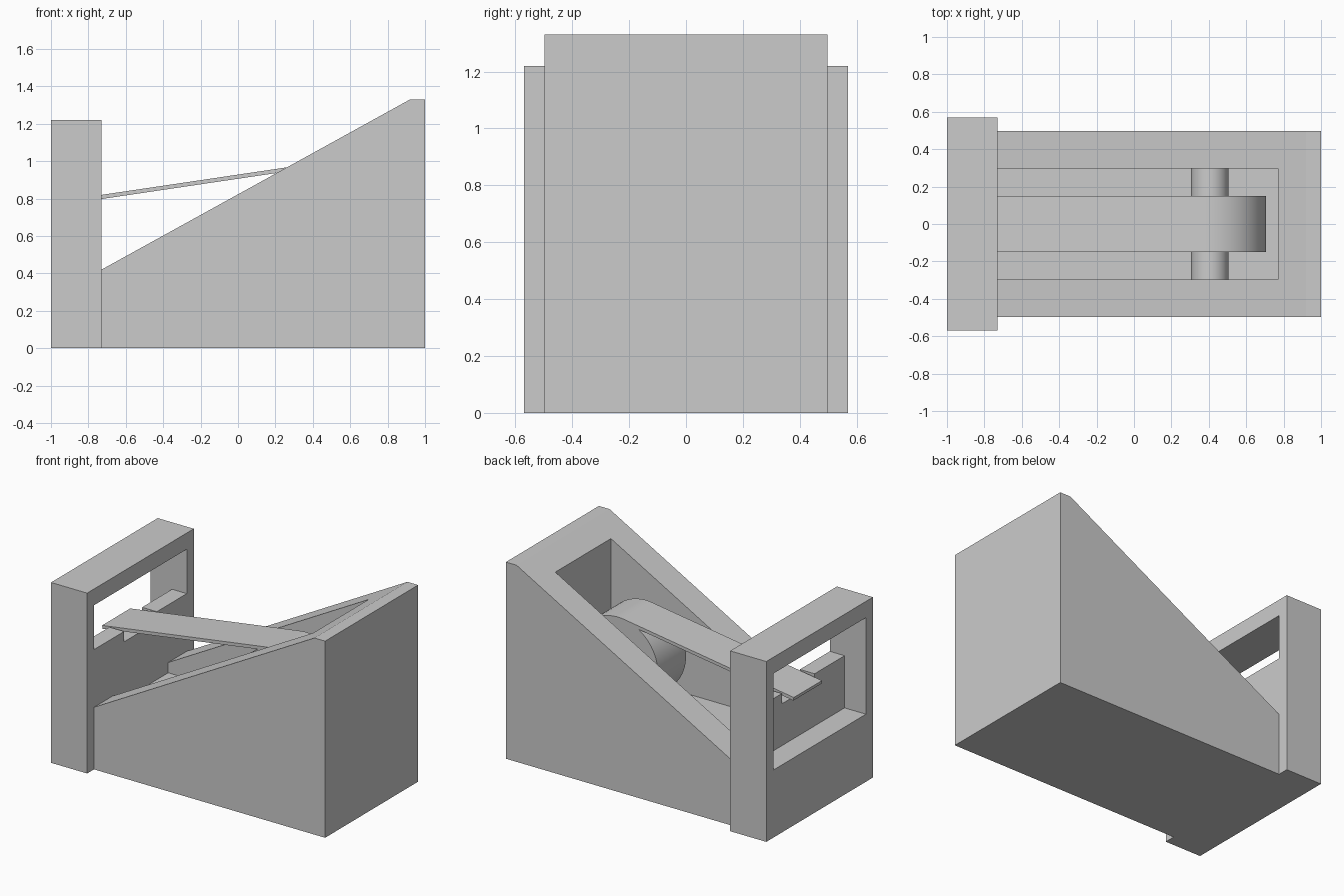
import bpy, bmesh, math

if "Cube" in bpy.data.objects:
    bpy.data.objects.remove(bpy.data.objects["Cube"])


def prism(name, pts, lo, hi, axis='y'):
    """Extrude a profile: (x, z) points along y, or (y, z) points along x."""
    bm = bmesh.new()
    to3d = (lambda p: (p[0], lo, p[1])) if axis == 'y' else (lambda p: (lo, p[0], p[1]))
    face = bm.faces.new([bm.verts.new(to3d(p)) for p in pts])
    grown = bmesh.ops.extrude_face_region(bm, geom=[face])
    verts = [v for v in grown['geom'] if isinstance(v, bmesh.types.BMVert)]
    shift = (0, hi - lo, 0) if axis == 'y' else (hi - lo, 0, 0)
    bmesh.ops.translate(bm, vec=shift, verts=verts)
    bmesh.ops.recalc_face_normals(bm, faces=bm.faces)
    mesh = bpy.data.meshes.new(name)
    bm.to_mesh(mesh)
    bm.free()
    obj = bpy.data.objects.new(name, mesh)
    bpy.context.collection.objects.link(obj)
    return obj


def rect(a0, a1, b0, b1):
    return [(a0, b0), (a1, b0), (a1, b1), (a0, b1)]


def cut(obj, cutter):
    mod = obj.modifiers.new("cut", 'BOOLEAN')
    mod.operation = 'DIFFERENCE'
    mod.solver = 'EXACT'
    mod.object = cutter
    bpy.context.view_layer.objects.active = obj
    bpy.ops.object.modifier_apply(modifier=mod.name)
    bpy.data.objects.remove(cutter)


def smooth(obj):
    bpy.ops.object.select_all(action='DESELECT')
    obj.select_set(True)
    bpy.context.view_layer.objects.active = obj
    bpy.ops.object.shade_smooth_by_angle(angle=math.radians(30))


JOIN = -0.73          # plane where the end frame meets the body
CX, CZ, R = 0.405, 0.685, 0.30   # tape roll centre and radius

# Wedge body with an open pocket
body = prism("wedge_body", [(JOIN, 0), (1, 0), (1, 1.33), (0.92, 1.33), (JOIN, 0.42)], -0.497, 0.497)
cut(body, prism("pocket_cutter", rect(JOIN - 0.1, 0.77, 0.35, 1.6), -0.297, 0.297))

# End frame with a window
frame = prism("end_frame", rect(-0.57, 0.57, 0, 1.22), -1, JOIN, 'x')
cut(frame, prism("window_cutter", rect(-0.495, 0.495, 0.274, 1.11), -1.1, JOIN + 0.1, 'x'))

# Stepped sill and cutting wall, notched for the tape
sill = prism("cutting_wall", [(-1, 0.274), (JOIN, 0.274), (JOIN, 0.81), (-0.84, 0.81),
                              (-0.84, 0.457), (-1, 0.457)], -0.495, 0.495)
cut(sill, prism("notch_cutter", rect(-0.9, JOIN + 0.1, 0.74, 1.0), -0.175, 0.175))

# Tape roll and its loose strip as one profile, strip tangent to the roll
slope = math.atan(0.1485)
thick, tip = 0.022, -0.912
start = math.pi / 2 + slope
end = start + math.acos((R - thick) / R) - 2 * math.pi
steps = 64
arc = [(CX + R * math.cos(a), CZ + R * math.sin(a))
       for a in (start + (end - start) * i / steps for i in range(steps + 1))]
length = (arc[0][0] - tip) / math.cos(slope)
top = (tip, arc[0][1] - length * math.sin(slope))
under = (tip + thick * math.sin(slope), top[1] - thick * math.cos(slope))
smooth(prism("tape_roll_and_strip", [top] + arc + [under], -0.15, 0.15))

# Axle across the pocket
axle = [(CX + 0.1 * math.cos(i * math.tau / 48), CZ + 0.1 * math.sin(i * math.tau / 48)) for i in range(48)]
smooth(prism("axle", axle, -0.297, 0.297))
